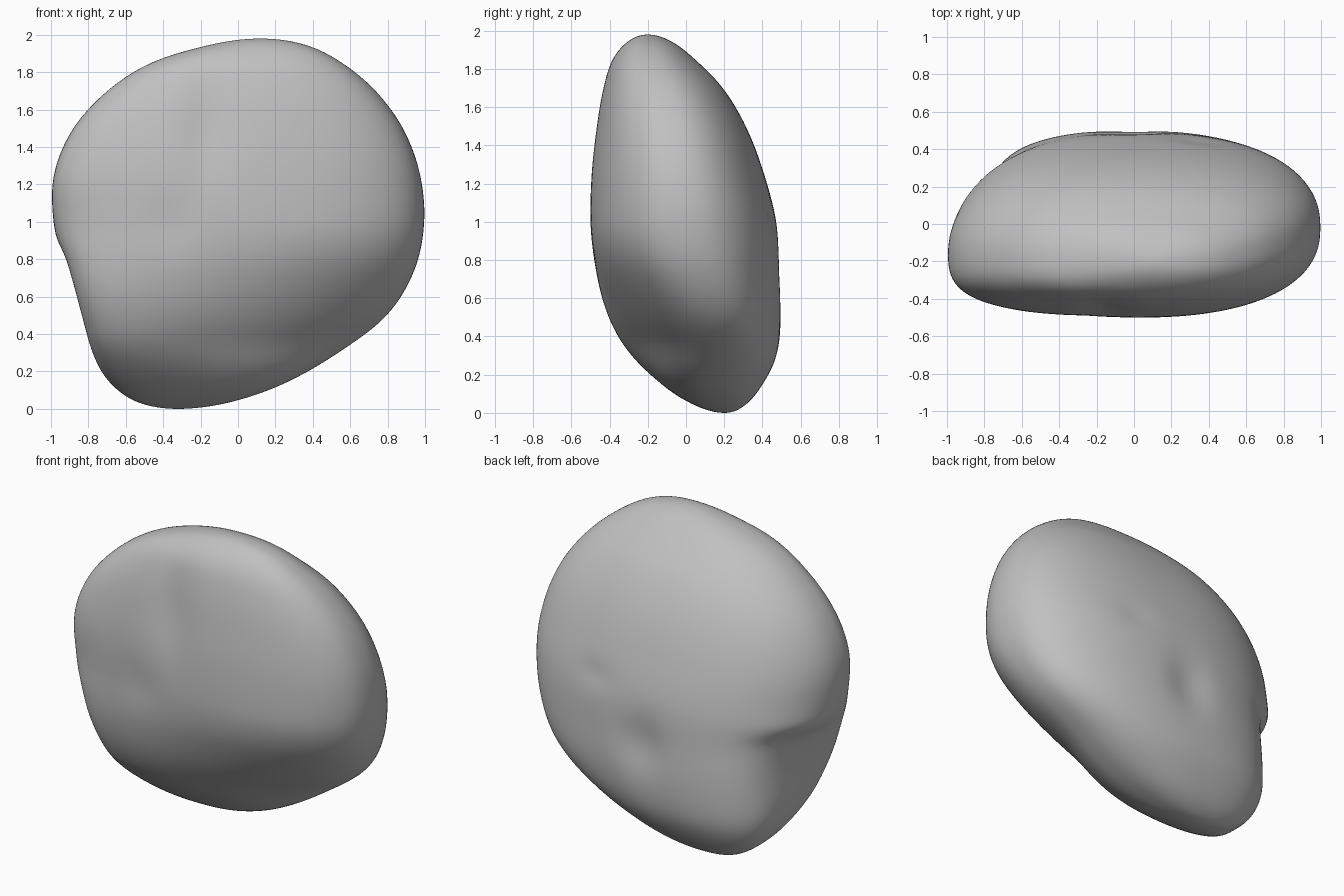
import bpy
import bmesh
import math
from mathutils import Vector

default = bpy.data.objects.get("Cube")
if default:
    bpy.data.objects.remove(default, do_unlink=True)

RINGS, SEGMENTS = 110, 140
HEIGHT = 1.98

# Outline of the stone, bottom to top, at equal steps of polar angle
LEFT = [-.32, -.53, -.68, -.79, -.865, -.925, -.985, -.985, -.89, -.71, -.47, -.15, .12]
RIGHT = [-.32, -.05, .24, .52, .79, .94, .995, .975, .89, .745, .56, .36, .12]
FRONT = [.2, .06, -.11, -.28, -.41, -.48, -.5, -.495, -.47, -.435, -.385, -.3, -.2]
BACK = [.2, .3, .39, .47, .5, .495, .475, .41, .32, .2, .05, -.08, -.2]

# Shallow hollows: centre, spread, push
DENTS = [
    ((-.16, -.47, 1.5), (.12, .3, .3), (0, .03, 0)),
    ((-.36, -.5, 1.0), (.14, .3, .15), (0, .012, 0)),
    ((-.02, .49, .7), (.13, .3, .17), (0, -.035, 0)),
    ((.35, .42, 1.05), (.12, .3, .08), (0, -.012, 0)),
]


def smoothstep(a, b, value):
    t = max(0, min(1, (value - a) / (b - a)))
    return t * t * (3 - 2 * t)


def outline(side, opposite, t):
    """Smooth curve through one side, continued over the poles."""
    pts = [opposite[1]] + side + [opposite[-2]]
    f = t * (len(side) - 1)
    i = min(int(f), len(side) - 2)
    f -= i
    a, b, c, d = pts[i:i + 4]
    return b + f / 2 * (c - a + f * (2*a - 5*b + 4*c - d + f * (3*(b - c) + d - a)))


def bulge(value, power):
    """Squared circle."""
    return math.copysign(abs(value) ** (2 / power), value)


def gauss(p, centre, spread):
    return math.exp(-sum(((a - b) / s) ** 2 for a, b, s in zip(p, centre, spread)))


def shape(t, angle):
    z = HEIGHT * (1 - math.cos(math.pi * t)) / 2
    left, right = outline(LEFT, RIGHT, t), outline(RIGHT, LEFT, t)
    front, back = outline(FRONT, BACK, t), outline(BACK, FRONT, t)
    # Lower corners of the notched end are boxier
    power = 2.35 + .5 * max(0, -math.cos(angle)) * (1 - smoothstep(.6, 1.1, z))
    u, v = bulge(math.cos(angle), power), bulge(math.sin(angle), power)
    x = (left + right) / 2 + u * (right - left) / 2
    y = (front + back) / 2 + v * (back - front) / 2
    # Notched end leans forward, the other end is undercut low on the front
    y -= .14 * min(0, x) ** 2 * smoothstep(.1, .9, z) * (1 - .5 * v * v)
    y += .22 * (x + .35) * (1 - smoothstep(.25, 1, z)) * (1 - v) / 2 * smoothstep(0, .4, z)
    p = Vector((x, y, z))
    move = Vector()
    for centre, spread, push in DENTS:
        move += Vector(push) * gauss(p, centre, spread)
    # Recessed side under an overhanging ledge
    recess = gauss(p, (-.88, .1, .66), (.25, .29, .32))
    recess *= 1 - smoothstep(.8, .94, z)
    return p + move + Vector((.08, -.03, 0)) * recess


# Stone surface
bm = bmesh.new()
rows = []
for r in range(1, RINGS):
    rows.append([bm.verts.new(shape(r / RINGS, math.tau * s / SEGMENTS))
                 for s in range(SEGMENTS)])
bottom = bm.verts.new(shape(0, 0))
top = bm.verts.new(shape(1, 0))
for s in range(SEGMENTS):
    n = (s + 1) % SEGMENTS
    bm.faces.new((bottom, rows[0][n], rows[0][s]))
    bm.faces.new((top, rows[-1][s], rows[-1][n]))
    for low, high in zip(rows, rows[1:]):
        bm.faces.new((low[s], low[n], high[n], high[s]))
for face in bm.faces:
    face.smooth = True
bmesh.ops.recalc_face_normals(bm, faces=bm.faces)
mesh = bpy.data.meshes.new("stone")
bm.to_mesh(mesh)
bm.free()
stone = bpy.data.objects.new("stone", mesh)
bpy.context.collection.objects.link(stone)

# Soften small ripples
soften = stone.modifiers.new("soften", "SMOOTH")
soften.factor = .5
soften.iterations = 3

# Stone colour
grey = bpy.data.materials.new("stone grey")
grey.use_nodes = True
colour = (.53, .53, .53, 1)
grey.diffuse_color = colour
grey.node_tree.nodes["Principled BSDF"].inputs["Base Color"].default_value = colour
mesh.materials.append(grey)
